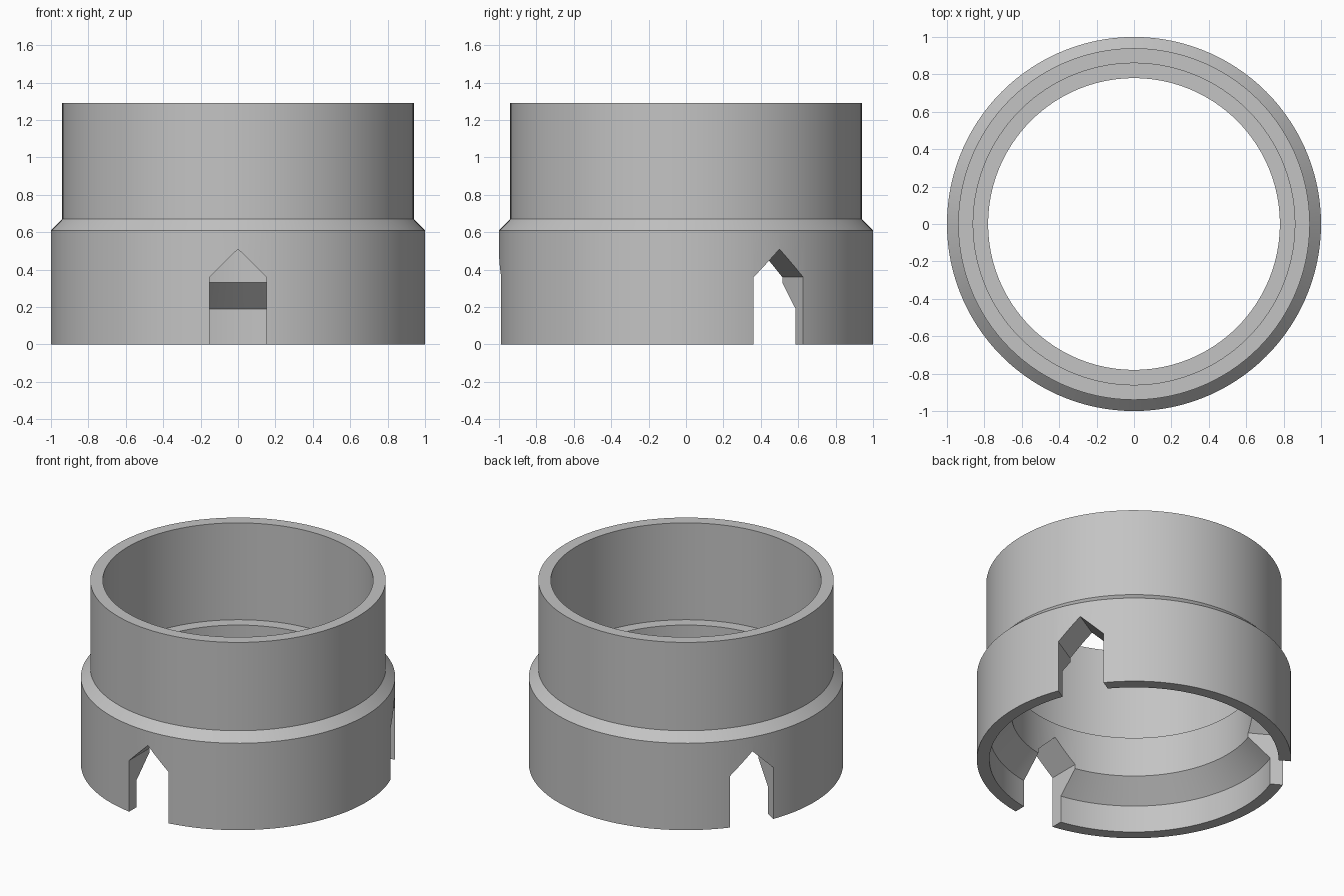
import bpy, bmesh, math
from mathutils import Matrix, Vector

cube = bpy.data.objects.get("Cube")
if cube:
    bpy.data.objects.remove(cube, do_unlink=True)

SEGMENTS = 120

grey = bpy.data.materials.new("light grey")
grey.use_nodes = True
color = (0.55, 0.55, 0.55, 1)
grey.diffuse_color = color
grey.node_tree.nodes["Principled BSDF"].inputs["Base Color"].default_value = color


def add_object(name, bm):
    bmesh.ops.recalc_face_normals(bm, faces=bm.faces[:])
    mesh = bpy.data.meshes.new(name)
    bm.to_mesh(mesh)
    bm.free()
    mesh.materials.append(grey)
    obj = bpy.data.objects.new(name, mesh)
    bpy.context.collection.objects.link(obj)
    return obj


# Stepped collar: closed wall section (radius, height) turned about z
section = [(0.92, 0), (1, 0), (1, 0.61), (0.94, 0.67), (0.94, 1.29),
           (0.86, 1.29), (0.86, 0.61), (0.78, 0.61), (0.78, 0.33), (0.92, 0.19)]
bm = bmesh.new()
rings = []
for i in range(SEGMENTS):
    a = math.tau * i / SEGMENTS
    rings.append([bm.verts.new((r * math.cos(a), r * math.sin(a), z)) for r, z in section])
for i, ring in enumerate(rings):
    following = rings[(i + 1) % SEGMENTS]
    for j in range(len(section)):
        k = (j + 1) % len(section)
        bm.faces.new((ring[j], following[j], following[k], ring[k]))
collar = add_object("collar", bm)

# Three pointed notches, one at the front and two towards the back
gable = [(-0.153, -0.2), (0.153, -0.2), (0.153, 0.36), (0, 0.51), (-0.153, 0.36)]
bm = bmesh.new()
for turn in range(3):
    spin = Matrix.Rotation(math.tau * turn / 3, 3, "Z")
    face = bm.faces.new([bm.verts.new(spin @ Vector((x, -0.5, z))) for x, z in gable])
    out = bmesh.ops.extrude_face_region(bm, geom=[face], use_keep_orig=True)
    moved = [v for v in out["geom"] if isinstance(v, bmesh.types.BMVert)]
    bmesh.ops.translate(bm, verts=moved, vec=spin @ Vector((0, -0.7, 0)))
cutter = add_object("notch_cutter", bm)
cutter.hide_render = True

# Cut the notches, then smooth the round walls and keep the edges crisp
cut = collar.modifiers.new("notches", "BOOLEAN")
cut.operation = "DIFFERENCE"
cut.solver = "EXACT"
cut.object = cutter
bpy.ops.object.select_all(action="DESELECT")
collar.select_set(True)
bpy.context.view_layer.objects.active = collar
bpy.ops.object.modifier_apply(modifier=cut.name)
bpy.data.objects.remove(cutter, do_unlink=True)
bpy.ops.object.shade_smooth_by_angle(angle=math.radians(25))
